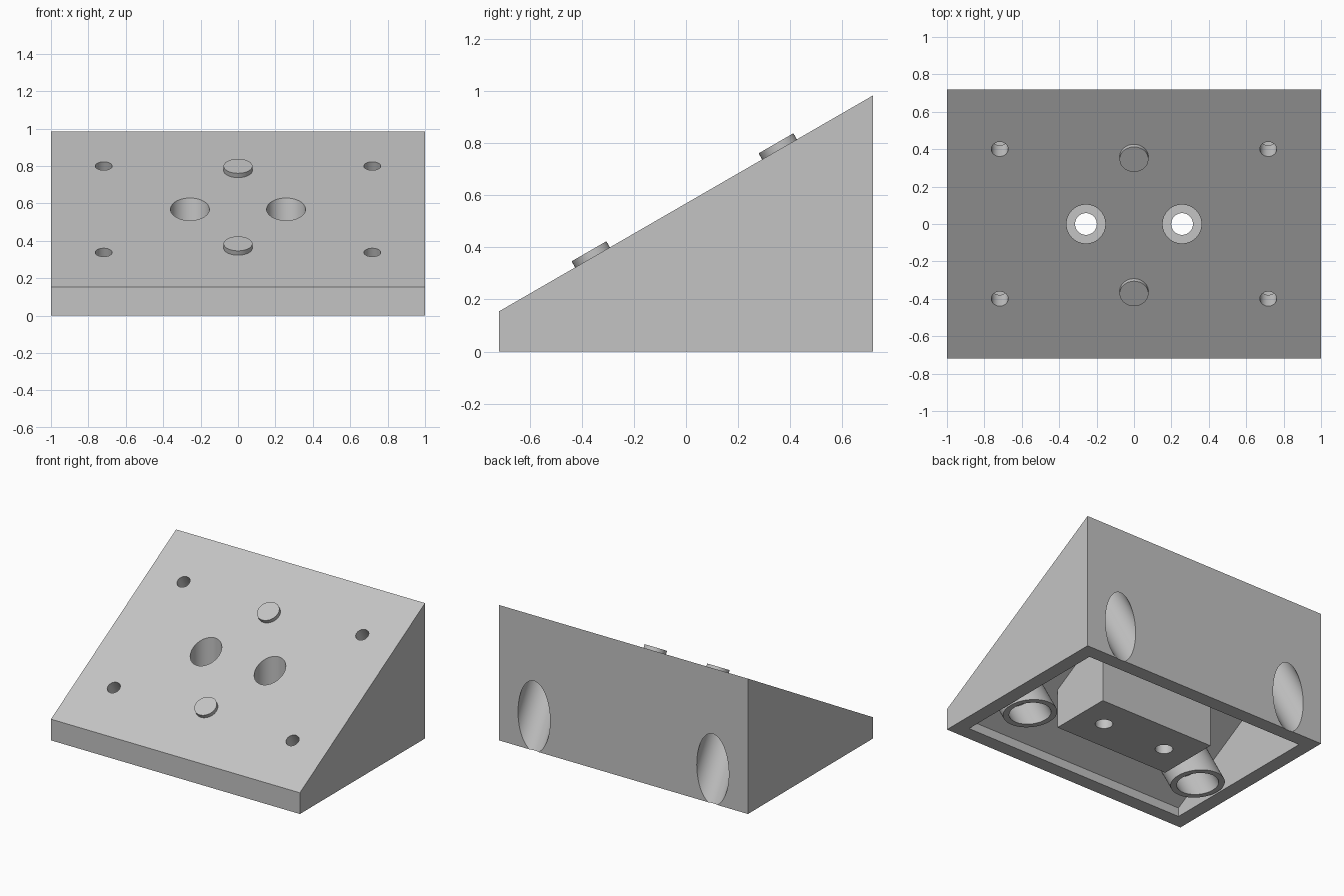
import bpy, bmesh, math
from mathutils import Matrix, Vector

cube = bpy.data.objects.get("Cube")
if cube:
    bpy.data.objects.remove(cube, do_unlink=True)

TILT = math.radians(30)
HALF_W, HALF_D, FRONT_H = 1.0, 0.718, 0.154
WALL, ROOF = 0.103, 0.15
RUN = math.tan(TILT)
UP = Vector((0, 0, 1))
NORMAL = Vector((0, -math.sin(TILT), math.cos(TILT)))

grey = bpy.data.materials.new("plain_grey")
grey.use_nodes = True
colour = (0.55, 0.55, 0.55, 1)
grey.diffuse_color = colour
grey.node_tree.nodes["Principled BSDF"].inputs["Base Color"].default_value = colour


def slope_z(y):
    return FRONT_H + (y + HALF_D) * RUN


def finish(bm, name):
    bmesh.ops.recalc_face_normals(bm, faces=bm.faces)
    mesh = bpy.data.meshes.new(name)
    bm.to_mesh(mesh)
    bm.free()
    mesh.materials.append(grey)
    obj = bpy.data.objects.new(name, mesh)
    bpy.context.collection.objects.link(obj)
    return obj


def wedge(name, half_w, half_d, bottom, drop):
    """Side profile with a sloping top, extruded along x."""
    bm = bmesh.new()
    profile = [(-half_d, bottom), (half_d, bottom),
               (half_d, slope_z(half_d) - drop), (-half_d, slope_z(-half_d) - drop)]
    face = bm.faces.new([bm.verts.new((-half_w, y, z)) for y, z in profile])
    out = bmesh.ops.extrude_face_region(bm, geom=[face])
    moved = [v for v in out["geom"] if isinstance(v, bmesh.types.BMVert)]
    bmesh.ops.translate(bm, verts=moved, vec=(2 * half_w, 0, 0))
    return finish(bm, name)


def cylinder(name, origin, axis, radius, start, end):
    """Cylinder running from start to end along an axis through origin."""
    bm = bmesh.new()
    centre = Vector(origin) + axis * (start + end) / 2
    turn = UP.rotation_difference(axis).to_matrix().to_4x4()
    bmesh.ops.create_cone(bm, cap_ends=True, segments=64, radius1=radius, radius2=radius,
                          depth=abs(end - start), matrix=Matrix.Translation(centre) @ turn)
    return finish(bm, name)


def box(name, half_x, half_y, low, high):
    bm = bmesh.new()
    size = Matrix.Diagonal((2 * half_x, 2 * half_y, high - low, 1))
    bmesh.ops.create_cube(bm, size=1, matrix=Matrix.Translation((0, 0, (low + high) / 2)) @ size)
    return finish(bm, name)


def activate(obj):
    bpy.ops.object.select_all(action="DESELECT")
    obj.select_set(True)
    bpy.context.view_layer.objects.active = obj


def cut(obj, tool):
    """Subtract the tool from the object and discard the tool."""
    tool.hide_render = True
    mod = obj.modifiers.new("cut", "BOOLEAN")
    mod.operation = "DIFFERENCE"
    mod.solver = "EXACT"
    mod.object = tool
    activate(obj)
    bpy.ops.object.modifier_apply(modifier=mod.name)
    bpy.data.objects.remove(tool, do_unlink=True)


# Wedge body, and the hollow underneath it
body = wedge("wedge_body", HALF_W, HALF_D, 0, 0)
hollow = wedge("hollow", HALF_W - WALL, HALF_D - WALL, -0.1, ROOF)

# Central block and corner sleeves stay solid inside the hollow
corners = [(x, y, slope_z(y)) for x in (-0.718, 0.718) for y in (-0.4, 0.4)]
cut(hollow, box("block_core", 0.4615, 0.231, -0.3, 1.3))
for corner in corners:
    cut(hollow, cylinder("sleeve_core", corner, NORMAL, 0.167, -1.2, 0.2))
cut(body, hollow)

# Corner screw holes, square to the slope, with wide bores from beneath
for corner in corners:
    cut(body, cylinder("wide_bore", corner, NORMAL, 0.129, -1.2, -0.12))
    cut(body, cylinder("screw_hole", corner, NORMAL, 0.045, -0.2, 0.1))

# Upright recessed holes through the central block
for x in (-0.257, 0.257):
    cut(body, cylinder("recess", (x, 0, 0), UP, 0.104, 0.13, 1.2))
    cut(body, cylinder("bolt_hole", (x, 0, 0), UP, 0.058, -0.1, 0.3))

# Round pads on the slope
pads = [cylinder(name, (0, y, slope_z(y)), NORMAL, 0.077, -0.02, 0.027)
        for name, y in (("lower_pad", -0.359), ("upper_pad", 0.359))]

for obj in [body] + pads:
    activate(obj)
    bpy.ops.object.shade_smooth_by_angle(angle=math.radians(30))
